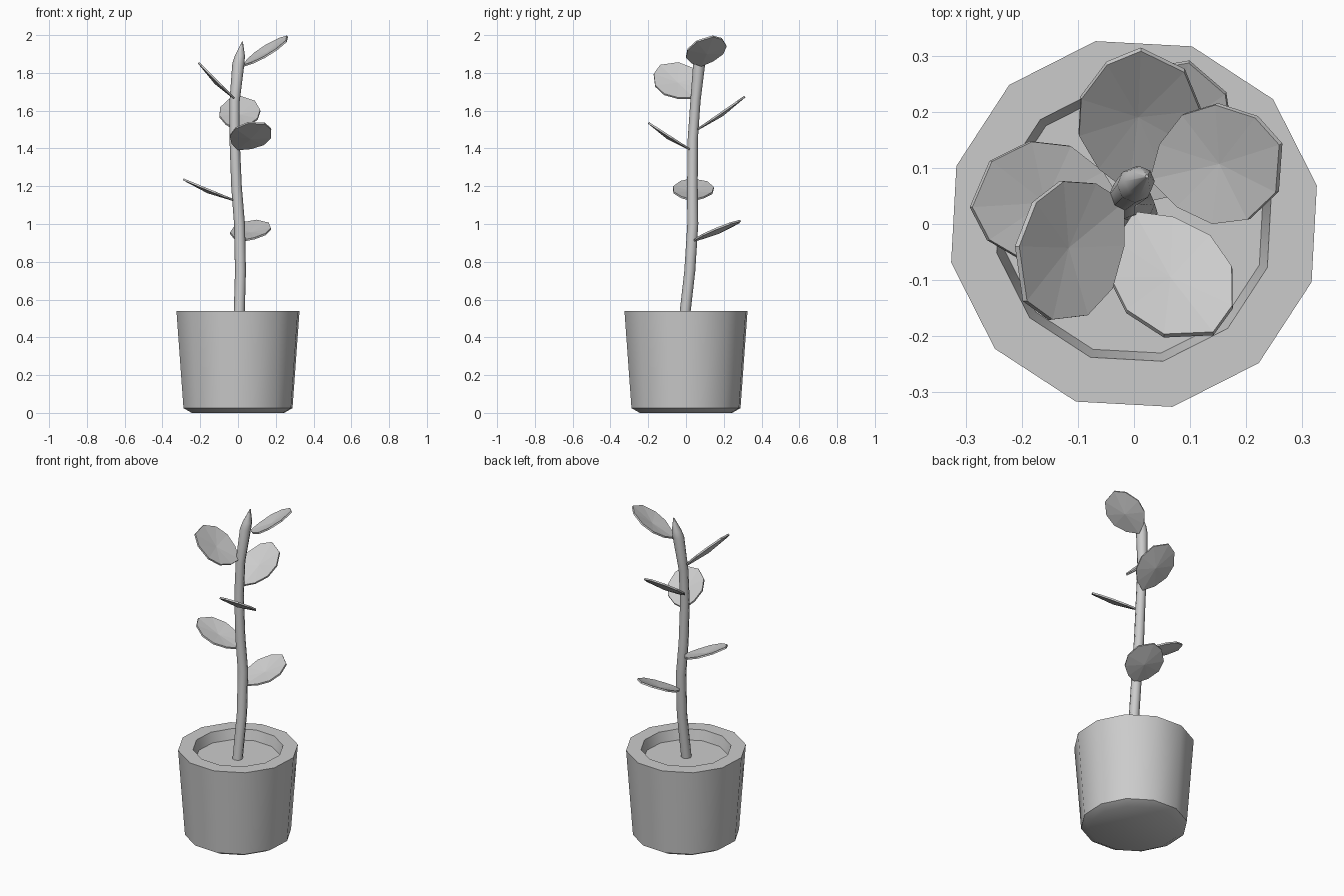
import bpy
import bmesh
from math import cos, sin, tau, radians
from mathutils import Vector

cube = bpy.data.objects.get("Cube")
if cube:
    bpy.data.objects.remove(cube, do_unlink=True)

grey = bpy.data.materials.new("plain grey")
grey.use_nodes = True
COLOUR = (0.6, 0.6, 0.6, 1)
grey.diffuse_color = COLOUR
grey.node_tree.nodes["Principled BSDF"].inputs["Base Color"].default_value = COLOUR


def finish(bm, name, smooth_angle=None):
    """Turn a bmesh into a named object with the shared material."""
    mesh = bpy.data.meshes.new(name)
    bm.to_mesh(mesh)
    bm.free()
    mesh.materials.append(grey)
    obj = bpy.data.objects.new(name, mesh)
    bpy.context.collection.objects.link(obj)
    if smooth_angle:
        bpy.ops.object.select_all(action='DESELECT')
        obj.select_set(True)
        bpy.context.view_layer.objects.active = obj
        bpy.ops.object.shade_smooth_by_angle(angle=radians(smooth_angle))
    return obj


def loft(name, rings, sides, turn, smooth_angle):
    """Skin horizontal rings given as (x, y, z, radius), capped at both ends."""
    bm = bmesh.new()
    loops = []
    for x, y, z, r in rings:
        angles = [turn + tau * i / sides for i in range(sides)]
        loops.append([bm.verts.new((x + r * cos(a), y + r * sin(a), z)) for a in angles])
    for low, high in zip(loops, loops[1:]):
        for i in range(sides):
            j = (i + 1) % sides
            bm.faces.new((low[i], low[j], high[j], high[i]))
    bm.faces.new(loops[0][::-1])
    bm.faces.new(loops[-1])
    return finish(bm, name, smooth_angle)


# Pot: chamfered foot, tapered wall, thick rim and recessed soil in one profile
pot_profile = [(0.25, 0), (0.295, 0.025), (0.333, 0.54), (0.25, 0.54), (0.235, 0.48)]
loft("pot", [(0, 0, z, r) for r, z in pot_profile], 12, radians(11.9), 35)

# Stem: a gently bent tube ending in a pointed bud
stem_path = [
    (0.005, -0.012, 0.47, 0.029), (0.013, 0.02, 0.75, 0.029),
    (0.008, 0.036, 1.0, 0.029), (-0.008, 0.034, 1.2, 0.028),
    (-0.018, 0.036, 1.45, 0.027), (-0.018, 0.05, 1.65, 0.027),
    (0.002, 0.07, 1.85, 0.032), (0.01, 0.076, 1.89, 0.027),
    (0.023, 0.085, 1.965, 0.003),
]
loft("stem", stem_path, 8, 0, 50)

# Half of the leaf outline as (along, across) fractions
HALF = [(0.14, 0.55), (0.36, 0.95), (0.62, 1.0), (0.88, 0.65)]
OUTLINE = [(0, 0)] + HALF + [(1, 0.12)] + [(u, -v) for u, v in reversed(HALF)]


def leaf(name, base, reach, normal, half_width):
    """Shallow cupped leaf lying in the plane through base with this normal."""
    base, n = Vector(base), Vector(normal).normalized()
    dx, dy = reach
    along = Vector((dx, dy, -(n.x * dx + n.y * dy) / n.z))
    across = n.cross(along).normalized() * half_width
    bm = bmesh.new()
    edge = [bm.verts.new(base + along * u + across * v) for u, v in OUTLINE]
    middle = bm.verts.new(base + along * 0.5 - n * 0.014)
    for a, b in zip(edge, edge[1:] + edge[:1]):
        bm.faces.new((a, middle, b))
    bmesh.ops.recalc_face_normals(bm, faces=bm.faces)
    obj = finish(bm, name)
    solid = obj.modifiers.new("thickness", 'SOLIDIFY')
    solid.thickness = 0.01
    solid.offset = 0


# Leaves from lowest to highest: base point, horizontal reach, facing, half width
leaves = [
    ((0.02, 0.04, 0.91), (0.09, 0.245), (-0.1, -0.36, 0.9), 0.105),
    ((-0.02, 0.033, 1.125), (-0.27, 0.01), (0.38, 0, 0.92), 0.108),
    ((0, 0.02, 1.395), (0.13, -0.22), (0, 0.54, 0.84), 0.105),
    ((-0.01, 0.06, 1.5), (0.035, 0.25), (0, -0.57, 0.82), 0.107),
    ((-0.02, 0.04, 1.665), (-0.18, -0.165), (0.7, 0, 0.7), 0.12),
    ((0.03, 0.08, 1.838), (0.235, 0.05), (-0.5, -0.22, 0.83), 0.107),
]
for number, spec in enumerate(leaves, 1):
    leaf(f"leaf_{number}", *spec)
